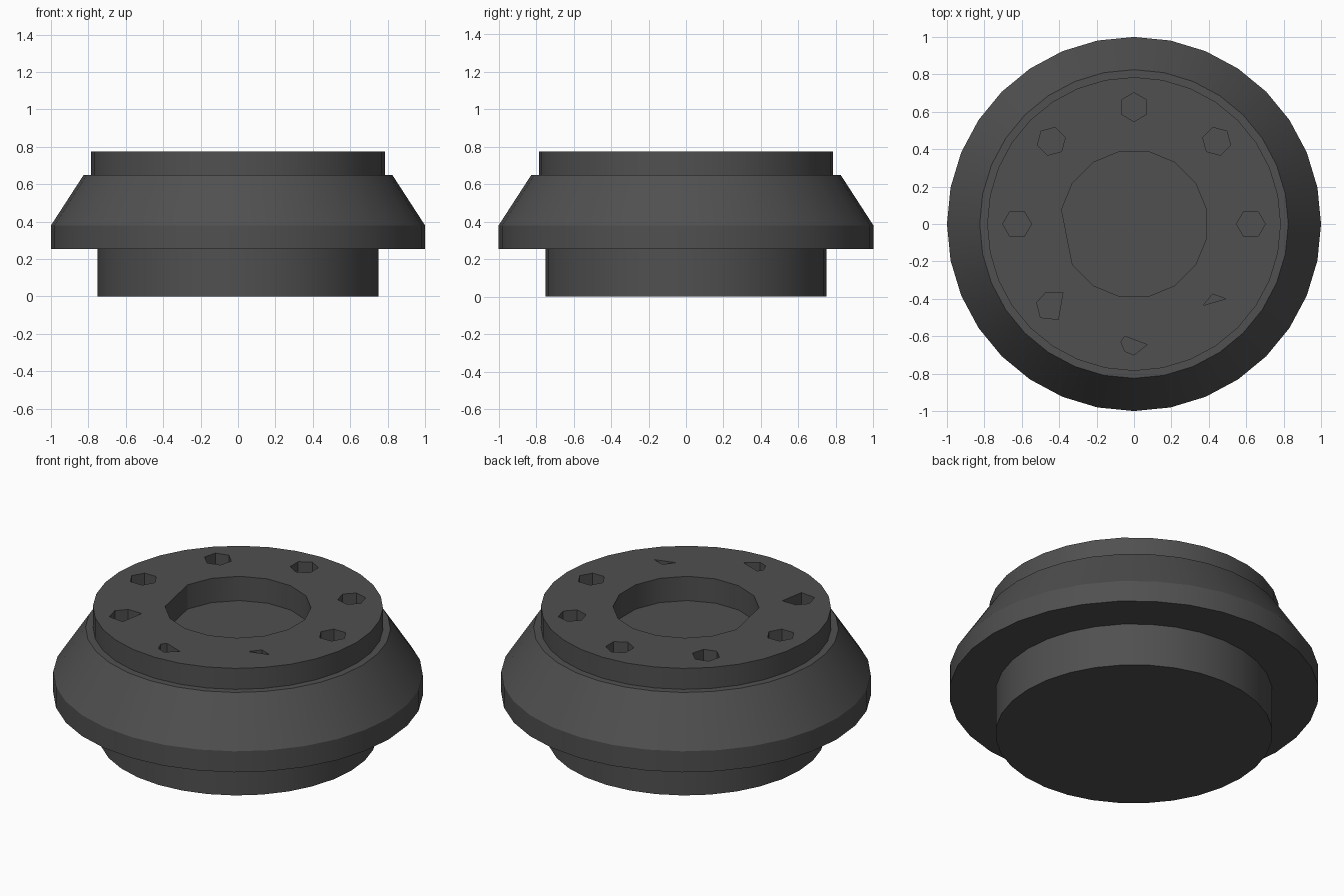
import bpy, bmesh
from math import sin, cos, radians, tau

if "Cube" in bpy.data.objects:
    bpy.data.objects.remove(bpy.data.objects["Cube"])

SEG = 32
TOP = 0.775
FLOOR = 0.63


def finish(bm, name):
    bmesh.ops.recalc_face_normals(bm, faces=bm.faces)
    mesh = bpy.data.meshes.new(name)
    bm.to_mesh(mesh)
    bm.free()
    obj = bpy.data.objects.new(name, mesh)
    bpy.context.collection.objects.link(obj)
    return obj


def lathe(name, profile):
    bm = bmesh.new()
    rings = [[bm.verts.new((r * cos(tau * i / SEG), r * sin(tau * i / SEG), z))
              for i in range(SEG)] for r, z in profile]
    for a, b in zip(rings, rings[1:]):
        for i in range(SEG):
            j = (i + 1) % SEG
            bm.faces.new((a[i], a[j], b[j], b[i]))
    bm.faces.new(rings[0])
    bm.faces.new(rings[-1])
    return finish(bm, name)


def add_prism(bm, points, z0, z1):
    low = [bm.verts.new((x, y, z0)) for x, y in points]
    high = [bm.verts.new((x, y, z1)) for x, y in points]
    bm.faces.new(low)
    bm.faces.new(high)
    for i in range(len(points)):
        j = (i + 1) % len(points)
        bm.faces.new((low[i], low[j], high[j], high[i]))


# Stepped body: foot, flared rim, sloped shoulder, top disc
body = lathe("hub_body", [(0.75, 0), (0.75, 0.255), (1.0, 0.255), (1.0, 0.38),
                          (0.825, 0.65), (0.785, 0.65), (0.785, TOP)])

# Cutter: centre recess (one corner flattened) and the ring of bolt holes
bm = bmesh.new()
recess = [(0.395 * cos(radians(11.25 + 22.5 * k)), 0.395 * sin(radians(11.25 + 22.5 * k)))
          for k in range(16) if k != 8]
add_prism(bm, recess, FLOOR, 1)

# Worn holes with irregular outlines, by position in the ring
worn = {
    5: [(-0.52, -0.42), (-0.47, -0.365), (-0.38, -0.365), (-0.405, -0.51), (-0.5, -0.5)],
    6: [(-0.07, -0.63), (-0.05, -0.60), (0.07, -0.645), (0.0, -0.70), (-0.05, -0.68)],
    7: [(0.37, -0.435), (0.42, -0.375), (0.49, -0.4)],
}
for k in range(8):
    a = tau * k / 8
    cx, cy = 0.625 * cos(a), 0.625 * sin(a)
    hexagon = [(cx + 0.077 * cos(a + tau * i / 6), cy + 0.077 * sin(a + tau * i / 6))
               for i in range(6)]
    add_prism(bm, worn.get(k, hexagon), FLOOR, 1)
cutter = finish(bm, "hole_cutter")
cutter.hide_render = True

cut = body.modifiers.new("holes", 'BOOLEAN')
cut.operation = 'DIFFERENCE'
cut.solver = 'EXACT'
cut.object = cutter
bpy.context.view_layer.objects.active = body
body.select_set(True)
bpy.ops.object.modifier_apply(modifier=cut.name)
bpy.data.objects.remove(cutter, do_unlink=True)

# Smooth sides with crisp steps
bpy.ops.object.shade_smooth_by_angle(angle=radians(30))

# Dark grey finish
mat = bpy.data.materials.new("dark_grey")
mat.diffuse_color = (0.08, 0.08, 0.08, 1)
mat.use_nodes = True
mat.node_tree.nodes["Principled BSDF"].inputs["Base Color"].default_value = mat.diffuse_color
body.data.materials.clear()
body.data.materials.append(mat)
